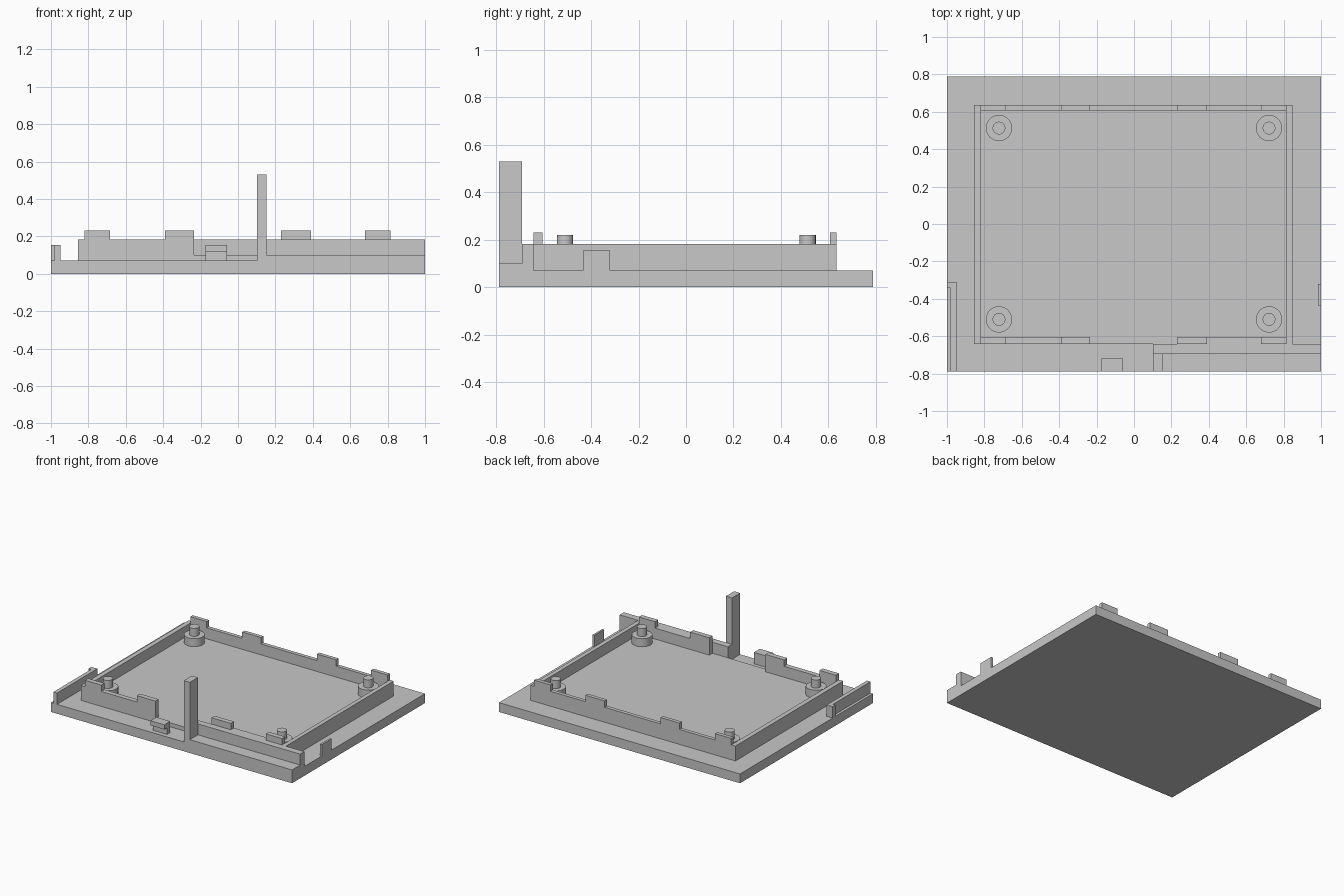
import bpy
import bmesh

cube = bpy.data.objects.get("Cube")
if cube:
    bpy.data.objects.remove(cube, do_unlink=True)

grey = bpy.data.materials.new("plain grey")
grey.use_nodes = True
colour = (0.58, 0.58, 0.58, 1)
grey.diffuse_color = colour
grey.node_tree.nodes["Principled BSDF"].inputs["Base Color"].default_value = colour

BASE = 0.07      # top of the base plate
FLOOR = 0.10     # top of the raised tray floor and front ledge
RIM = 0.182      # top of the rim walls
TAB = 0.23       # top of the rim tabs
CLIP = 0.155     # top of the small edge pieces
BOSS = 0.16      # top of the corner bosses
X0, X1 = -0.855, 0.847
IX0, IX1 = -0.82, 0.815
Y0, Y1 = -0.642, 0.635
IY0, IY1 = -0.605, 0.607
FRONT = -0.788
STEP = -0.692
GAP = (-0.235, 0.23)


def finish(name, bm):
    bmesh.ops.recalc_face_normals(bm, faces=bm.faces)
    mesh = bpy.data.meshes.new(name)
    bm.to_mesh(mesh)
    bm.free()
    mesh.materials.append(grey)
    obj = bpy.data.objects.new(name, mesh)
    bpy.context.collection.objects.link(obj)
    return obj


def prism(name, points, axis, start, end):
    """Extrude a flat profile along one axis (0 = x, 1 = y, 2 = z)."""
    bm = bmesh.new()
    verts = []
    for point in points:
        corner = list(point)
        corner.insert(axis, start)
        verts.append(bm.verts.new(corner))
    face = bm.faces.new(verts)
    new = bmesh.ops.extrude_face_region(bm, geom=[face])["geom"]
    shift = [0, 0, 0]
    shift[axis] = end - start
    moved = [v for v in new if isinstance(v, bmesh.types.BMVert)]
    bmesh.ops.translate(bm, verts=moved, vec=shift)
    return finish(name, bm)


def box(name, x, y, z):
    rect = [(x[0], z[0]), (x[1], z[0]), (x[1], z[1]), (x[0], z[1])]
    return prism(name, rect, 1, *y)


def tabbed_wall(name, x, y, tabs):
    """Upright wall whose top edge carries raised tabs."""
    points = [(x[0], BASE), (x[0], RIM)]
    for a, b in tabs:
        points += [(a, RIM), (a, TAB), (b, TAB), (b, RIM)]
    points += [(x[1], RIM), (x[1], BASE)]
    return prism(name, list(dict.fromkeys(points)), 1, *y)


# Base plate
box("base_plate", (-1, 1), (FRONT, -FRONT), (0, BASE))

# Raised tray floor, reaching the front edge through the gap in the rim
floor = [(IX0, IY0), (GAP[0], IY0), (GAP[0], Y0), (GAP[1], Y0),
         (GAP[1], IY0), (IX1, IY0), (IX1, IY1), (IX0, IY1)]
prism("tray_floor", floor, 2, BASE, FLOOR)

# Rim around the tray
left_tabs = [(IX0, -0.685), (-0.39, GAP[0])]
right_tabs = [(GAP[1], 0.39), (0.68, IX1)]
tabbed_wall("back_wall", (X0, X1), (IY1, Y1), left_tabs + right_tabs)
tabbed_wall("front_wall_right", (X0, GAP[0]), (Y0, IY0), left_tabs)
tabbed_wall("front_wall_left", (GAP[1], X1), (Y0, IY0), right_tabs)
box("right_wall", (X0, IX0), (IY0, IY1), (BASE, RIM))
box("left_wall", (IX1, X1), (IY0, IY1), (BASE, RIM))

# Stepped block along the front edge, with the upright post
step = [(FRONT, BASE), (FRONT, FLOOR), (STEP, FLOOR), (STEP, RIM), (Y0, RIM), (Y0, BASE)]
prism("front_step", step, 0, 0.102, 1)
box("post", (0.102, 0.152), (FRONT, STEP), (FLOOR, 0.53))

# Overhanging catch on the front edge
catch = [(-0.755, BASE), (-0.755, 0.12), (FRONT, 0.12),
         (FRONT, CLIP), (-0.718, CLIP), (-0.718, BASE)]
prism("front_catch", catch, 0, -0.175, -0.06)

# Side fence with a returned end, and the small plate on the other side
box("side_fence", (-0.98, -0.95), (FRONT, -0.342), (BASE, CLIP))
box("fence_end", (-1, -0.95), (-0.342, -0.31), (BASE, CLIP))
box("side_plate", (0.985, 1), (-0.435, -0.32), (BASE, CLIP))


# Corner bosses with locating pins
def cylinder(name, x, y, radius, low, high):
    bm = bmesh.new()
    bmesh.ops.create_cone(bm, cap_ends=True, segments=40, radius1=radius,
                          radius2=radius, depth=high - low)
    bmesh.ops.translate(bm, verts=bm.verts, vec=(x, y, (low + high) / 2))
    obj = finish(name, bm)
    for other in bpy.context.selected_objects:
        other.select_set(False)
    bpy.context.view_layer.objects.active = obj
    obj.select_set(True)
    bpy.ops.object.shade_smooth_by_angle()


for x in (-0.722, 0.722):
    for y in (-0.51, 0.513):
        cylinder("corner_boss", x, y, 0.07, FLOOR, BOSS)
        cylinder("locating_pin", x, y, 0.034, BOSS, 0.22)
